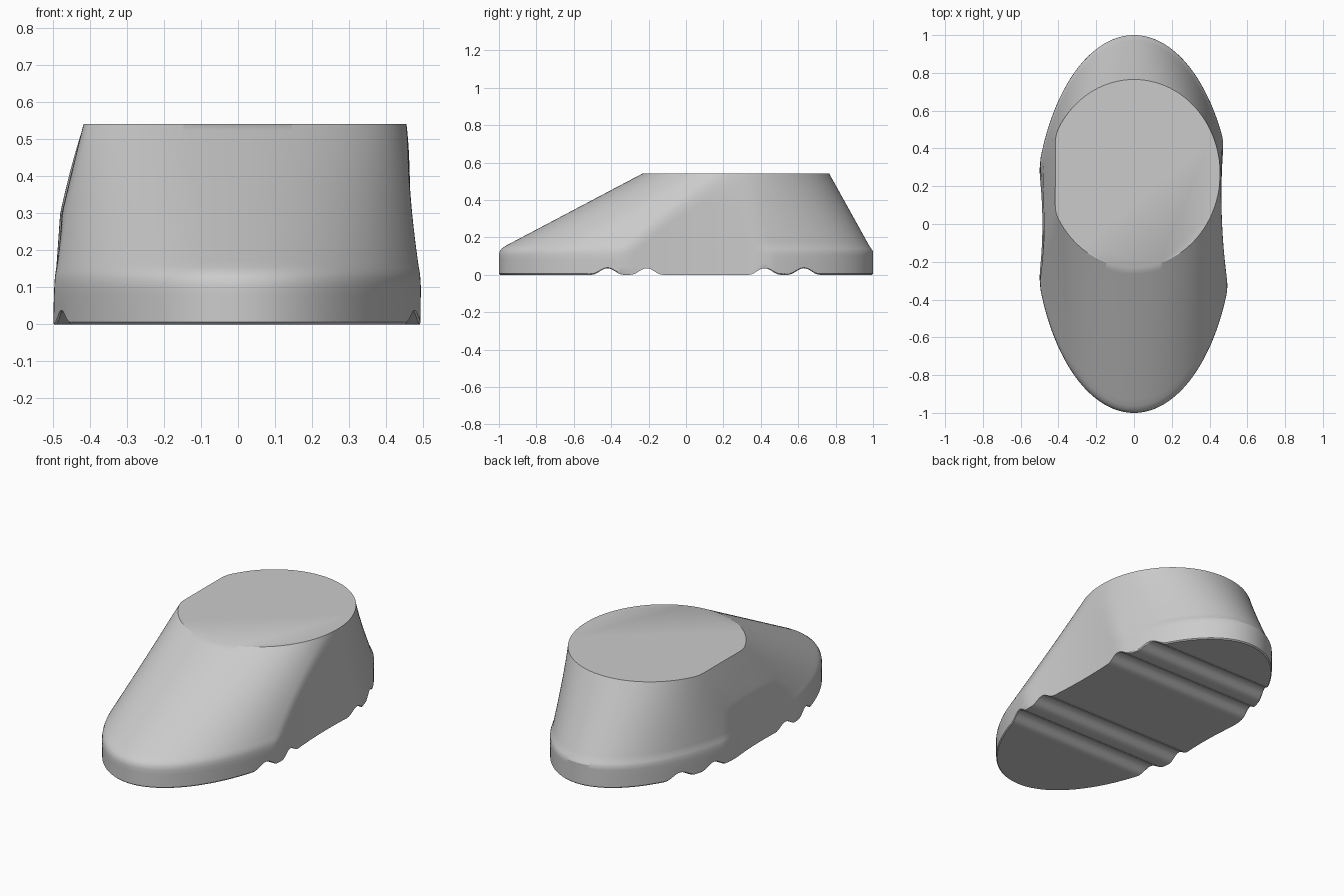
import bpy, bmesh, math

if "Cube" in bpy.data.objects:
    bpy.data.objects.remove(bpy.data.objects["Cube"])

N = 480          # points around the outline
TOP = 0.542

# height, centre y, half length, half width of each elliptical section
BASE = [(0.0, 0, 0.993, 0.522), (0.006, 0, 1.0, 0.526), (0.045, 0, 1.0, 0.527),
        (0.08, 0, 1.0, 0.528), (0.105, 0, 1.0, 0.528), (0.125, 0.002, 0.998, 0.526),
        (0.14, 0.003, 0.988, 0.523), (0.155, 0.008, 0.972, 0.518)]
LOFT_STEPS = 22
GROOVES = (-0.42, -0.21, 0.42, 0.63)


def soft_min(a, b, k=0.016):
    h = max(k - abs(a - b), 0) / k
    return min(a, b) - h * h * k / 4


def right_limit(y, z):
    return 0.463 + 0.15 * (y - 0.15) ** 2


def left_limit(y, z):
    lean = 0.06 * max(0, z - 0.3) / 0.24 + 0.008 * min(z, 0.3) / 0.3
    lean += 0.02 * max(0, z - 0.3) * (y - 0.28)
    return 0.485 - lean + 0.22 * (1 - z / TOP) * y * y


def groove(y):
    lift = 0.0
    for c in GROOVES:
        d = abs(y - c) / 0.085
        if d < 1:
            lift += 0.035 * math.cos(d * math.pi / 2) ** 2
    return lift


# straight loft from the sole edge to the round ankle opening
sections = list(BASE)
z0, c0, l0, w0 = BASE[-1]
for i in range(1, LOFT_STEPS + 1):
    f = i / LOFT_STEPS
    sections.append((z0 + (TOP - z0) * f, c0 + (0.267 - c0) * f,
                     l0 + (0.498 - l0) * f, w0 + (0.456 - w0) * f))

bm = bmesh.new()
rings = []
for i, (z, cy, ly, wx) in enumerate(sections):
    ring = []
    for j in range(N):
        t = 2 * math.pi * (j + 0.5) / N - math.pi / 2
        y = cy + ly * math.sin(t)
        x = wx * math.cos(t)
        if x > 0:
            x = soft_min(x, right_limit(y, z))
        else:
            x = -soft_min(-x, left_limit(y, z))
        lift = groove(y) * (1 - z / 0.08) if z < 0.08 else 0
        ring.append(bm.verts.new((x, y, z + lift)))
    rings.append(ring)

# side wall
for a, b in zip(rings, rings[1:]):
    for j in range(N):
        k = (j + 1) % N
        bm.faces.new((a[j], a[k], b[k], b[j]))

# flat top and grooved sole, made of strips running across the foot
bm.faces.new(rings[-1])
low = rings[0]
for j in range(N // 2 - 1):
    bm.faces.new((low[j], low[N - 1 - j], low[N - 2 - j], low[j + 1]))

bmesh.ops.recalc_face_normals(bm, faces=bm.faces)
mesh = bpy.data.meshes.new("shoe_body")
bm.to_mesh(mesh)
bm.free()
shoe = bpy.data.objects.new("shoe_body", mesh)
bpy.context.collection.objects.link(shoe)
bpy.context.view_layer.objects.active = shoe
shoe.select_set(True)
bpy.ops.object.shade_smooth_by_angle(angle=math.radians(30))
